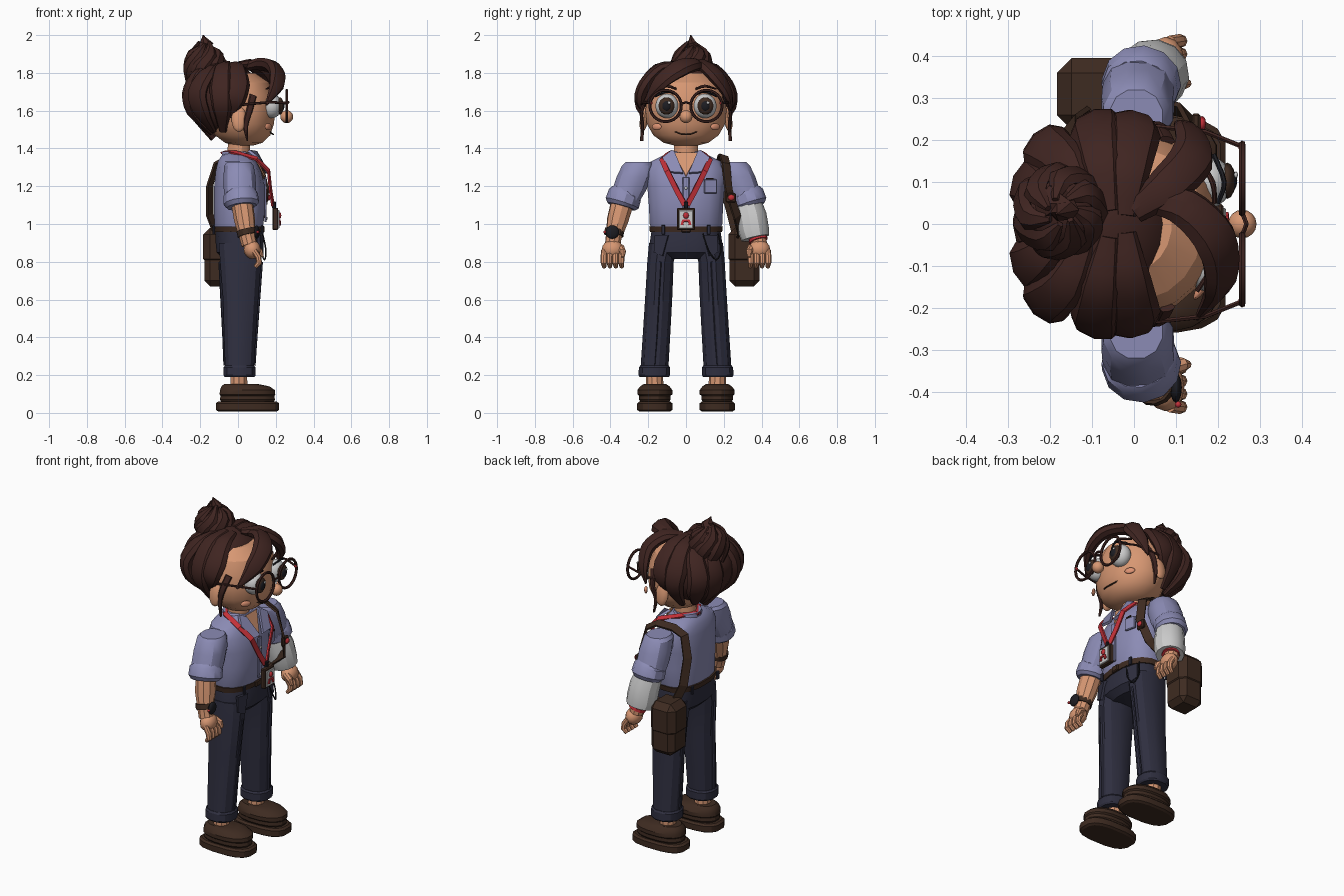
import bpy, bmesh, math
from mathutils import Vector as V

def mat(name, r, g, b):
    m = bpy.data.materials.new(name)
    m.diffuse_color = (r, g, b, 1)
    return m

SKIN = mat("skin", .68, .31, .17); SHIRT = mat("shirt", .26, .26, .46)
PANTS = mat("trousers", .028, .028, .05); HAIR = mat("hair", .05, .018, .015)
LEATHER = mat("leather", .048, .024, .015); RED = mat("red", .55, .03, .04)
WHITE = mat("white", .75, .75, .72); BLACK = mat("black", .012, .012, .016)
BLUSH = mat("blush", .72, .29, .17)

def finish(name, bm, m, angle=30):
    bmesh.ops.recalc_face_normals(bm, faces=bm.faces)
    me = bpy.data.meshes.new(name)
    bm.to_mesh(me); bm.free()
    o = bpy.data.objects.new(name, me)
    bpy.context.collection.objects.link(o)
    me.materials.append(m)
    if angle:
        bpy.ops.object.select_all(action='DESELECT')
        o.select_set(True)
        bpy.context.view_layer.objects.active = o
        bpy.ops.object.shade_smooth_by_angle(angle=math.radians(angle))
    return o

def skin_rings(name, rings, m, angle=30):
    bm = bmesh.new()
    vs = [[bm.verts.new(p) for p in r] for r in rings]
    n = len(vs[0])
    for a, b in zip(vs, vs[1:]):
        for i in range(n):
            bm.faces.new((a[i], a[(i+1) % n], b[(i+1) % n], b[i]))
    bm.faces.new(vs[0]); bm.faces.new(vs[-1])
    return finish(name, bm, m, angle)

# stack of horizontal superellipse sections: (z, cx, cy, rx, ry)
def loft(name, secs, m, n=16, p=2.0, angle=30):
    def pt(z, cx, cy, rx, ry, a):
        c, s = math.cos(a), math.sin(a)
        return (cx + rx*math.copysign(abs(c)**(2/p), c), cy + ry*math.copysign(abs(s)**(2/p), s), z)
    return skin_rings(name, [[pt(*q, (i+.5)*2*math.pi/n) for i in range(n)] for q in secs], m, angle)

# tube along a path; w is half width, t is half thickness along the direction away from "hub"
def sweep(name, pts, w, t, m, hub=(0, 0, 1.62), n=8, curve=0, angle=30):
    pts = [V(p) for p in pts]
    w = w if isinstance(w, (list, tuple)) else [w]*len(pts)
    t = t if isinstance(t, (list, tuple)) else [t]*len(pts)
    path = list(zip(pts, w, t))
    if curve:
        e = [pts[0]*2-pts[1]] + pts + [pts[-1]*2-pts[-2]]
        path = []
        for i in range(len(pts)-1):
            a, b, c, d = e[i:i+4]
            for k in range(curve + (i == len(pts)-2)):
                u = k/curve
                q = .5*(2*b + (c-a)*u + (2*a-5*b+4*c-d)*u*u + (3*b-a-3*c+d)*u**3)
                path.append((q, w[i]+(w[i+1]-w[i])*u, t[i]+(t[i+1]-t[i])*u))
    rings, off, k = [], math.pi/4 if n == 4 else 0, math.sqrt(2) if n == 4 else 1
    for i, (q, a, b) in enumerate(path):
        tan = (path[min(i+1, len(path)-1)][0] - path[max(i-1, 0)][0]).normalized()
        side = tan.cross(q - V(hub)).normalized()
        out = side.cross(tan)
        rings.append([q + side*a*k*math.cos(off+j*2*math.pi/n) + out*b*k*math.sin(off+j*2*math.pi/n) for j in range(n)])
    return skin_rings(name, rings, m, angle)

def ball(name, loc, r, m, seg=16, rings=10, rot=(0, 0, 0)):
    bm = bmesh.new()
    bmesh.ops.create_uvsphere(bm, u_segments=seg, v_segments=rings, radius=1)
    bmesh.ops.scale(bm, vec=(r if isinstance(r, tuple) else (r, r, r)), verts=bm.verts)
    o = finish(name, bm, m, 40)
    o.location, o.rotation_euler = loc, rot
    return o

def box(name, loc, size, m, bevel=.005, rot=(0, 0, 0)):
    bm = bmesh.new()
    bmesh.ops.create_cube(bm, size=1)
    bmesh.ops.scale(bm, vec=size, verts=bm.verts)
    o = finish(name, bm, m, 0)
    o.location, o.rotation_euler = loc, rot
    if bevel:
        b = o.modifiers.new("bevel", 'BEVEL'); b.width = bevel; b.segments = 1
    return o

def ring(name, loc, R, r, m):
    pts = [(loc[0], loc[1]+R*math.cos(a*math.pi/12), loc[2]+R*math.sin(a*math.pi/12)) for a in range(25)]
    return sweep(name, pts, r, r, m, hub=(loc[0]-.5, loc[1], loc[2]), n=6)

def plate(name, pts, push, m):
    return skin_rings(name, [pts, [V(p) + V(push) for p in pts]], m, 0)

# head, neck, face
loft("head", [(1.415, .03, 0, .05, .06), (1.43, .03, 0, .1, .12), (1.47, .025, 0, .148, .175), (1.53, .02, 0, .172, .21),
              (1.6, .02, 0, .18, .217), (1.68, .015, 0, .18, .21), (1.75, .01, 0, .155, .18), (1.8, 0, 0, .09, .11)], SKIN, 20)
loft("neck", [(1.3, 0, 0, .07, .07), (1.36, 0, 0, .062, .065), (1.46, .01, 0, .06, .065)], SKIN, 12)
ball("nose", (.258, 0, 1.568), .034, SKIN)
sweep("mouth", [(.165, -.06, 1.49), (.182, -.03, 1.477), (.187, 0, 1.474), (.182, .03, 1.477), (.165, .06, 1.49)],
      .004, .004, LEATHER, n=6, curve=2)
for s in (-1, 1):
    ball("ear", (.005, s*.222, 1.555), (.04, .022, .068), SKIN, 12, 8, (s*.15, 0, 0))
    ball("eyeball", (.178, s*.1, 1.625), (.055, .062, .065), WHITE)
    ball("iris", (.222, s*.103, 1.625), (.02, .043, .046), LEATHER, 14, 8)
    ball("pupil", (.232, s*.103, 1.625), (.014, .026, .029), BLACK, 12, 8)
    ball("eye_glint", (.243, s*.103+.014, 1.642), (.005, .008, .008), WHITE, 8, 6)
    ball("cheek_blush", (.16, s*.155, 1.515), (.01, .03, .018), BLUSH, 12, 8, (0, 0, s*.6))
    sweep("eyelashes", [(.2, s*.05, 1.685), (.215, s*.1, 1.7), (.19, s*.165, 1.675)], .006, .006, BLACK, n=6, curve=3)
    sweep("eyebrow", [(.192, s*.05, 1.715), (.187, s*.1, 1.73), (.15, s*.16, 1.715)], [.006, .009, .004], .006, HAIR, curve=3)
    # spectacles
    ring("lens_rim", (.258, s*.108, 1.625), .083, .008, HAIR)
    ball("hinge", (.256, s*.185, 1.64), .009, RED, 8, 6)
    sweep("temple_arm", [(.256, s*.185, 1.64), (.17, s*.22, 1.645), (.0, s*.238, 1.63)], .007, .006, HAIR, n=6)
    # loose strand beside the ear
    sweep("side_strand", [(.08, s*.2, 1.68), (.06, s*.235, 1.6), (.04, s*.23, 1.52), (.05, s*.235, 1.44)],
          [.02, .018, .014, .004], .009, HAIR, curve=3)
sweep("bridge", [(.258, -.027, 1.635), (.268, 0, 1.645), (.258, .027, 1.635)], .006, .006, HAIR, n=6)

# hair cap, side locks, back locks, fringe
ball("hair_cap", (-.065, 0, 1.665), (.185, .222, .195), HAIR, 20, 12)
for s in (-1, 1):
    for name, pts in (
        ("crown_lock", [(-.02, s*.02, 1.845), (-.01, s*.13, 1.825), (0, s*.215, 1.74), (-.015, s*.24, 1.66), (-.05, s*.2, 1.57)]),
        ("side_lock", [(-.06, s*.03, 1.85), (-.08, s*.15, 1.82), (-.09, s*.225, 1.72), (-.085, s*.235, 1.62), (-.08, s*.15, 1.49)]),
        ("rear_side_lock", [(-.11, s*.03, 1.84), (-.16, s*.14, 1.8), (-.215, s*.185, 1.7), (-.195, s*.18, 1.6), (-.13, s*.1, 1.49)]),
        ("back_lock", [(-.17, s*.03, 1.83), (-.225, s*.08, 1.78), (-.255, s*.1, 1.69), (-.235, s*.09, 1.59), (-.14, s*.04, 1.48)])):
        sweep(name, pts, [.025, .05, .064, .055, .02], [.015, .03, .036, .032, .012], HAIR, (-.03, 0, 1.65), 8, 3)
sweep("nape_lock", [(-.18, 0, 1.8), (-.255, 0, 1.72), (-.235, 0, 1.6), (-.12, 0, 1.46)], [.04, .06, .06, .03], .03, HAIR, curve=3)
sweep("wide_fringe", [(.03, .06, 1.83), (.12, .04, 1.845), (.195, -.04, 1.82), (.205, -.14, 1.745), (.15, -.225, 1.63)],
      [.03, .05, .06, .05, .006], [.02, .034, .036, .028, .006], HAIR, (0, 0, 1.6), 8, 4)
sweep("narrow_fringe", [(.0, .03, 1.84), (.08, .09, 1.84), (.14, .16, 1.78), (.13, .22, 1.69), (.1, .24, 1.6)],
      [.03, .05, .055, .04, .006], [.02, .032, .034, .024, .006], HAIR, (0, 0, 1.6), 8, 4)

# coiled bun with curling petals
B = V((-.175, .03, 1.84))
ball("bun", B, (.1, .1, .1), HAIR, 12, 8)
for i in range(7):
    a = i*2*math.pi/7
    def at(r, da, z):
        return B + V((r*math.cos(a+da), r*math.sin(a+da), z))
    sweep("bun_petal", [at(.085, -.5, -.09), at(.1, 0, -.01), at(.08, .6, .06), at(.03, 1.1, .1+.012*(i % 3))],
          [.03, .042, .035, .008], [.014, .018, .018, .008], HAIR, B, 6, 3)
sweep("bun_tip", [B + V((-.02, .02, .07)), B + V((.01, .0, .12)), B + V((-.01, -.005, .16))], [.055, .035, .003], [.045, .025, .003], HAIR, B, 6)

# shirt with open collar, placket and pocket
loft("shirt", [(.96, .0, 0, .122, .182), (1.0, .005, 0, .132, .195), (1.1, .008, 0, .138, .2), (1.2, .008, 0, .136, .208),
               (1.28, .002, 0, .122, .215), (1.33, -.005, 0, .103, .19), (1.36, -.005, 0, .085, .13), (1.375, 0, 0, .07, .085)], SHIRT, 16, 2.4)
plate("open_neck", [(.075, -.065, 1.375), (.075, .065, 1.375), (.138, 0, 1.25)], (.006, 0, .004), SKIN)
for s in (-1, 1):
    plate("collar_flap", [(.05, s*.075, 1.385), (.09, s*.062, 1.378), (.148, s*.015, 1.265), (.15, s*.085, 1.27), (.1, s*.125, 1.345)],
          (.012, 0, .008), SHIRT)
loft("collar_stand", [(1.35, -.005, 0, .085, .1), (1.385, -.015, 0, .07, .08)], SHIRT, 14)
box("placket", (.146, 0, 1.13), (.012, .035, .24), SHIRT, .003)
box("chest_pocket", (.135, .13, 1.2), (.014, .07, .075), SHIRT, .004, (0, 0, .25))
box("pocket_pen", (.143, .125, 1.24), (.009, .04, .009), LEATHER, .002)
for i in range(3):
    ball("shirt_button", (.153, 0, 1.03+i*.08), (.004, .008, .008), WHITE, 8, 6)

# arms
for s in (-1, 1):
    loft("sleeve", [(1.328, .005, s*.25, .065, .072), (1.31, .005, s*.256, .08, .085), (1.25, .008, s*.275, .088, .095),
                    (1.18, .01, s*.3, .088, .093), (1.12, .014, s*.328, .085, .085)], SHIRT, 12, 2.2)
    sweep("rolled_cuff", [(.012, s*.318, 1.165), (.014, s*.323, 1.155), (.018, s*.338, 1.11), (.02, s*.343, 1.092)],
          [.082, .092, .095, .08], [.08, .09, .092, .076], SHIRT, (0, 0, .9), 12)
    sweep("forearm", [(.02, s*.335, 1.12), (.035, s*.362, 1.02), (.05, s*.383, .93), (.06, s*.388, .89)],
          [.058, .056, .043, .042], [.062, .058, .043, .042], SKIN, (0, 0, .9), 10)
    ball("palm", (.075, s*.388, .865), (.045, .058, .05), SKIN, 12, 8)
    for i in range(4):
        y = s*(.34 + i*.031)
        sweep("finger", [(.085, y, .86), (.108, y+s*.003, .825), (.112, y+s*.003, .795), (.092, y, .772)],
              [.016, .0165, .016, .011], [.016, .0165, .016, .011], SKIN, (-.2, y, .8), 8)
    sweep("thumb", [(.08, s*.345, .875), (.115, s*.335, .855), (.128, s*.335, .825)], [.02, .018, .01], [.02, .018, .01], SKIN, (0, 0, .9))

# wristwatch, arm cast and wristband
sweep("watch_strap", [(.042, -.378, .97), (.049, -.383, .94)], .052, .052, LEATHER, (0, 0, .9), 12)
ball("watch_case", (.1, -.39, .957), (.014, .036, .036), BLACK, 12, 8)
ball("watch_crown", (.105, -.43, .957), .008, RED, 8, 6)
sweep("arm_cast", [(.02, .33, 1.1), (.035, .345, 1.04), (.045, .358, .965), (.05, .367, .925)],
      [.08, .086, .088, .08], [.075, .083, .083, .075], WHITE, (0, 0, .9), 12)
sweep("wristband", [(.055, .38, .925), (.06, .384, .91)], .05, .05, RED, (0, 0, .9), 12)

# trousers, belt, legs, shoes
loft("hips", [(.965, .0, 0, .122, .185), (.9, .008, 0, .128, .195), (.85, .01, 0, .125, .195), (.815, .01, 0, .09, .11)], PANTS, 16, 2.6)
loft("belt", [(.957, .0, 0, .13, .194), (.988, .0, 0, .135, .198)], LEATHER, 16, 2.5)
box("belt_buckle", (.134, 0, .972), (.014, .05, .036), LEATHER)
for y in (-.12, .12):
    for x in (-.128, .128):
        box("belt_loop", (x, y, .97), (.012, .02, .05), PANTS, .003)
for s in (-1, 1):
    loft("trouser_leg", [(.9, .01, s*.118, .115, .08), (.8, .014, s*.135, .112, .072), (.6, .014, s*.145, .096, .074),
                         (.4, .01, s*.157, .086, .075), (.22, .008, s*.168, .078, .076)], PANTS, 12, 2.3)
    loft("trouser_cuff", [(.19, .008, s*.168, .082, .08), (.2, .008, s*.168, .088, .086), (.24, .008, s*.167, .088, .085),
                          (.25, .008, s*.167, .08, .078)], PANTS, 12, 2.3)
    for x in (-1, 1):
        sweep("trouser_crease", [(.014+x*.111, s*.135, .8), (.01+x*.086, s*.157, .4), (.008+x*.078, s*.168, .25)], .004, .006, PANTS, n=4)
    plate("front_pocket", [(.118, s*.09, .94), (.1, s*.16, .94), (.105, s*.165, .85), (.12, s*.12, .83)], (.016, s*.006, 0), PANTS)
    loft("ankle", [(.1, .005, s*.165, .048, .048), (.22, .005, s*.168, .045, .045)], SKIN, 10)
    loft("shoe_sole", [(.008, .05, s*.165, .158, .083), (.016, .05, s*.165, .17, .095), (.05, .05, s*.165, .17, .095),
                       (.06, .05, s*.165, .158, .083)], LEATHER, 16, 2.8)
    loft("shoe_upper", [(.055, .05, s*.165, .14, .075), (.07, .05, s*.165, .148, .085), (.09, .05, s*.165, .145, .084),
                        (.098, .05, s*.165, .15, .094), (.12, .05, s*.165, .148, .094), (.14, .04, s*.165, .13, .08),
                        (.153, .015, s*.165, .09, .06)], LEATHER, 16, 2.3)

# lanyard and badge
for s in (-1, 1):
    sweep("lanyard", [(-.08, 0, 1.38), (-.02, s*.09, 1.38), (.1, s*.128, 1.345), (.162, s*.1, 1.28), (.172, s*.05, 1.18), (.185, s*.006, 1.1)],
          .014, .005, RED, (-.02, 0, 1.2), 4, angle=0)
box("lanyard_clip", (.19, 0, 1.1), (.02, .022, .04), BLACK)
box("badge_frame", (.198, 0, 1.027), (.03, .095, .118), LEATHER)
box("badge_card", (.213, 0, 1.025), (.012, .076, .096), WHITE, .003)
ball("badge_head", (.22, 0, 1.045), (.01, .015, .017), RED, 10, 6)
sweep("badge_shoulders", [(.222, -.022, .995), (.222, -.015, 1.018), (.222, .015, 1.018), (.222, .022, .995)], .007, .004, RED, (0, 0, 1), 4)
# thin pocket chain
sweep("pocket_chain", [(.13, .09, .95), (.148, .12, .86), (.14, .16, .81), (.12, .185, .86), (.105, .17, .95)], .004, .004, BLACK, (0, .14, .9), 6, 3)

# shoulder bag and strap
box("bag_body", (-.1, .31, .8), (.155, .16, .26), LEATHER, .03)
box("bag_flap", (-.1, .31, .88), (.168, .17, .2), LEATHER, .035)
sweep("bag_strap", [(-.12, .26, .97), (-.15, .24, 1.05), (-.15, .2, 1.2), (-.115, .18, 1.32), (-.05, .19, 1.355), (.05, .2, 1.36),
                    (.115, .21, 1.32), (.145, .225, 1.18), (.12, .27, 1.04), (.02, .29, .96), (-.06, .28, .93)],
      .024, .006, LEATHER, (0, .1, 1.1), 4, angle=0)
box("strap_buckle", (.148, .236, 1.14), (.02, .055, .05), LEATHER)
ball("strap_pin", (.162, .24, 1.14), (.01, .018, .016), RED, 8, 6)
